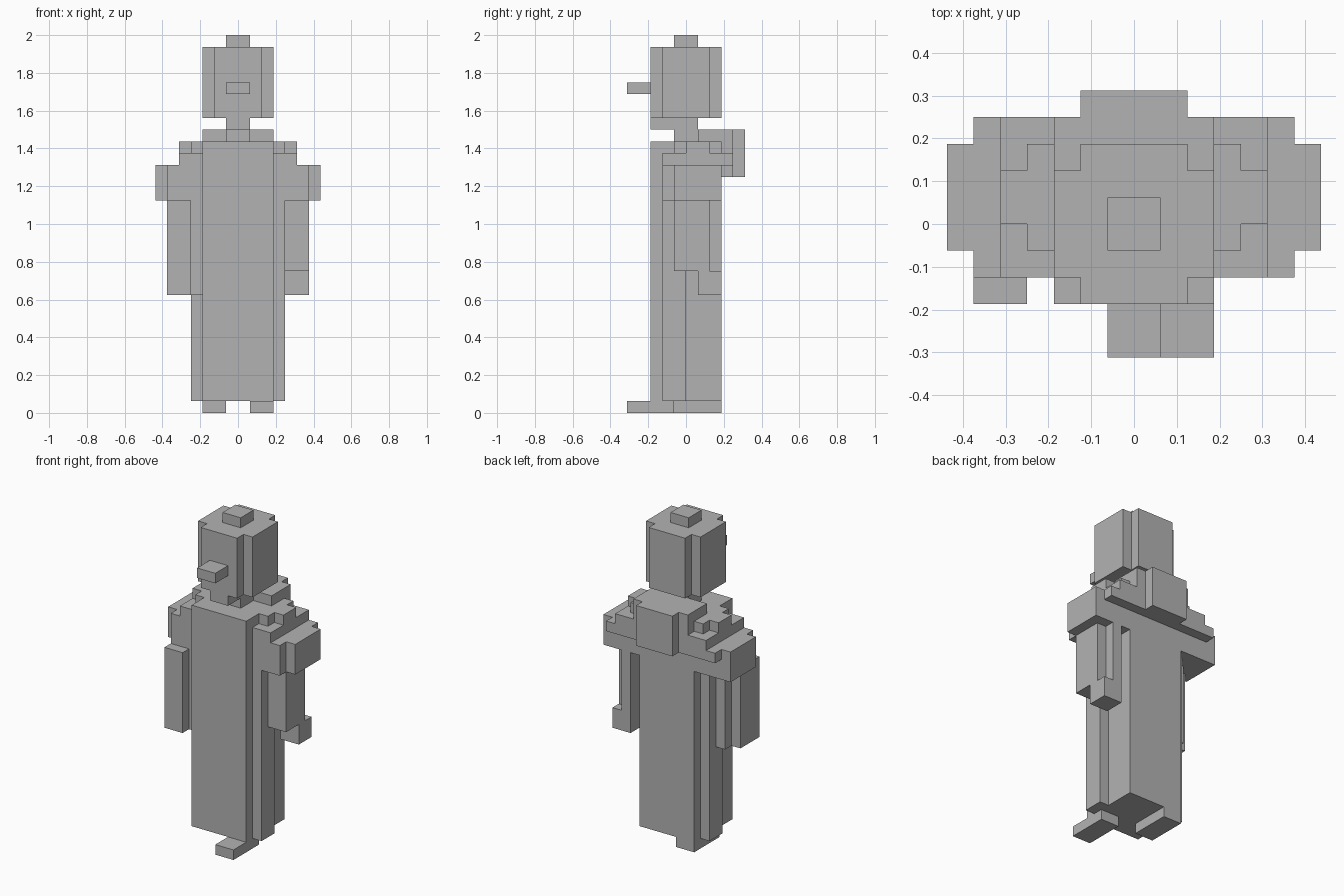
import bpy
import bmesh

UNIT = 2 / 32  # one block

cube = bpy.data.objects.get("Cube")
if cube:
    bpy.data.objects.remove(cube, do_unlink=True)

grey = bpy.data.materials.new("plain_grey")
grey.use_nodes = True
colour = (0.45, 0.45, 0.45, 1)
grey.diffuse_color = colour
grey.node_tree.nodes["Principled BSDF"].inputs["Base Color"].default_value = colour


def add_box(bm, xs, ys, zs):
    """Add one closed box, with its spans given in blocks."""
    verts = bmesh.ops.create_cube(bm, size=1)["verts"]
    for v in verts:
        for axis, (low, high) in enumerate((xs, ys, zs)):
            v.co[axis] = UNIT * (high if v.co[axis] > 0 else low)


def part(name, *boxes, mirror=False):
    """Make one object from boxes, optionally mirrored across x."""
    bm = bmesh.new()
    for box in boxes:
        add_box(bm, *box)
    mesh = bpy.data.meshes.new(name)
    bm.to_mesh(mesh)
    bm.free()
    mesh.materials.append(grey)
    obj = bpy.data.objects.new(name, mesh)
    bpy.context.collection.objects.link(obj)
    if mirror:
        obj.modifiers.new("mirror", "MIRROR").use_axis[0] = True
    return obj


# Head with notched vertical corners
head_z = (25, 31)
part("head",
     ((-2, 2), (-3, 3), head_z),
     ((-3, -2), (-2, 2), head_z),
     ((2, 3), (-2, 2), head_z))
part("head_knob", ((-1, 1), (-1, 1), (31, 32)))
part("nose", ((-1, 1), (-5, -3), (27, 28)))
part("chin", ((-1, 1), (-3, -1), (24, 25)))
part("neck", ((-1, 1), (-1, 1), (23, 25)))

# Long robe with one side fold forward and one back
part("robe", ((-3, 3), (-3, 3), (1, 23)))
part("left_robe_fold", ((3, 4), (-2, 0), (1, 18)))
part("right_robe_fold", ((-4, -3), (0, 2), (1, 18)))

# Stepped shoulders
part("shoulders",
     ((3, 6), (-2, 3), (18, 21)),
     ((6, 7), (-1, 3), (18, 21)),
     ((3, 5), (-2, 3), (21, 22)),
     ((3, 4), (-1, 3), (22, 23)),
     ((4, 5), (0, 2), (22, 23)),
     mirror=True)

# Raised collar and hump behind the shoulders
part("back_yoke",
     ((-6, 6), (3, 4), (20, 21)),
     ((-5, 5), (3, 4), (21, 22)),
     ((-3, 3), (3, 4), (22, 23)))
part("collar", ((-3, 3), (1, 4), (23, 24)))
part("back_hump", ((-2, 2), (4, 5), (20, 24)))

# Left arm hangs back, right arm swings forward
part("left_arm",
     ((5, 6), (-1, 2), (12, 18)),
     ((4, 5), (-1, 3), (12, 18)))
part("left_hand", ((4, 6), (1, 3), (10, 12)))
part("right_arm",
     ((-6, -5), (-3, 0), (10, 18)),
     ((-5, -4), (-3, 1), (10, 18)),
     ((-4, -3), (-2, 0), (10, 18)))

# Feet in mid stride
part("left_foot", ((1, 3), (-5, -1), (0, 1)))
part("right_foot", ((-3, -1), (-1, 3), (0, 1)))
